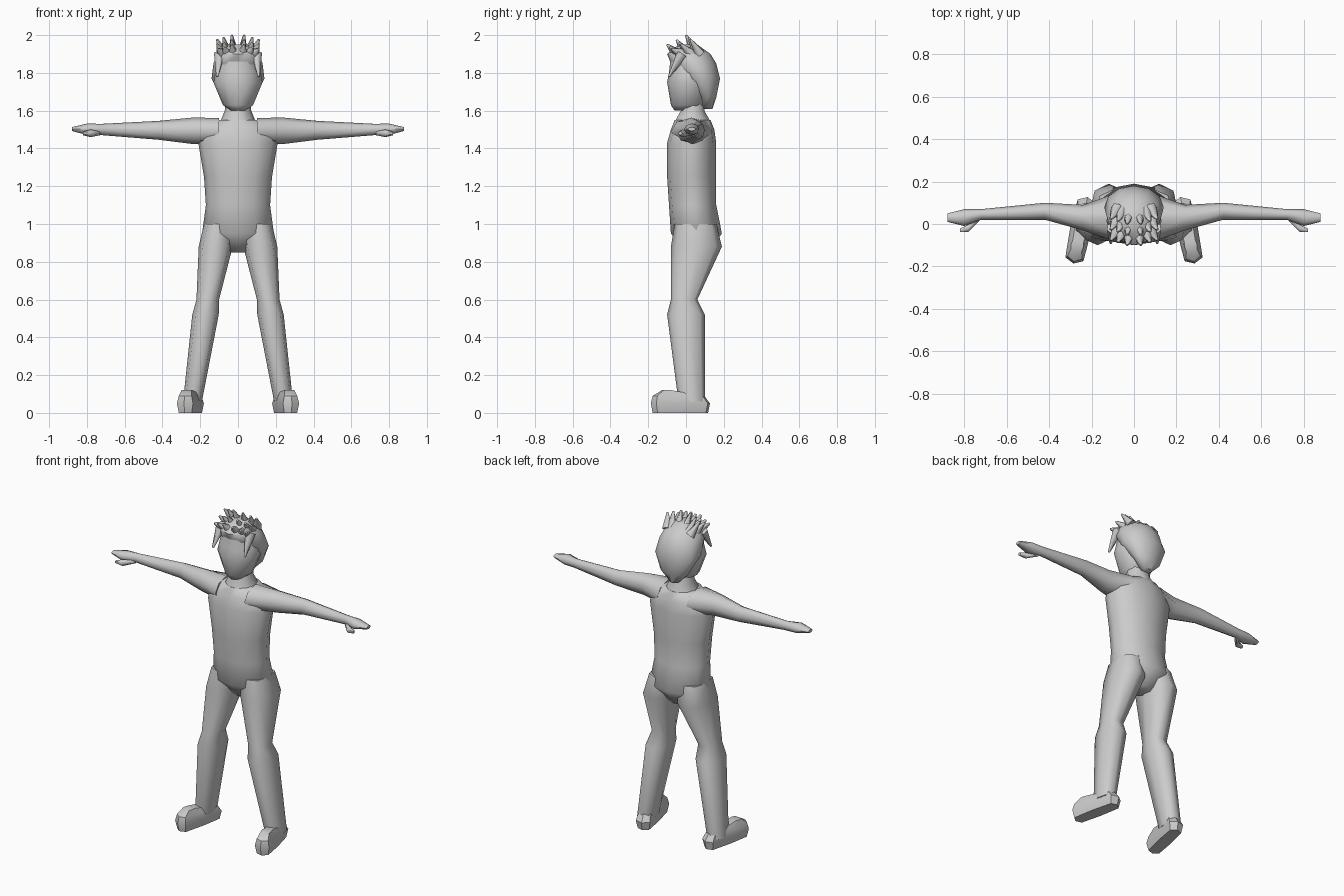
import bpy, bmesh, math
from mathutils import Vector, Matrix

if "Cube" in bpy.data.objects:
    bpy.data.objects.remove(bpy.data.objects["Cube"])

grey = bpy.data.materials.new("light grey")
grey.use_nodes = True
grey.diffuse_color = (.6, .6, .6, 1)
shader = grey.node_tree.nodes["Principled BSDF"]
shader.inputs["Base Color"].default_value = grey.diffuse_color


def finish(name, bm, mirror=False, sharp_angle=60):
    """Turn a bmesh into a smooth-shaded object, optionally mirrored left to right."""
    bmesh.ops.recalc_face_normals(bm, faces=bm.faces)
    mesh = bpy.data.meshes.new(name)
    bm.to_mesh(mesh)
    bm.free()
    mesh.materials.append(grey)
    mesh.shade_smooth()
    mesh.set_sharp_from_angle(angle=math.radians(sharp_angle))
    part = bpy.data.objects.new(name, mesh)
    bpy.context.collection.objects.link(part)
    if mirror:
        modifier = part.modifiers.new("Mirror", "MIRROR")
        modifier.use_mirror_merge = False


def rounded(value, power):
    """Push a sine or cosine outward, so that an oval becomes boxier."""
    return math.copysign(abs(value) ** power, value)


def loft(rings, sides=8, along_x=False, centre=lambda pos: 0, power=1):
    """Join oval rings given as (position, half width, front y, back y)."""
    bm = bmesh.new()
    loops = []
    for pos, half_width, front, back in rings:
        loop = []
        for i in range(sides):
            angle = math.tau * i / sides
            across = centre(pos) + half_width * rounded(math.cos(angle), power)
            middle, depth = (front + back) / 2, (back - front) / 2
            y = middle + depth * rounded(math.sin(angle), power)
            point = (pos, y, across) if along_x else (across, y, pos)
            loop.append(bm.verts.new(point))
        loops.append(loop)
    for lower, upper in zip(loops, loops[1:]):
        for i in range(sides):
            j = (i + 1) % sides
            bm.faces.new((lower[i], lower[j], upper[j], upper[i]))
    bm.faces.new(loops[0])
    bm.faces.new(loops[-1])
    return bm


def add_spike(bm, base, tip, radius):
    """Add one tapered lock of hair."""
    base, tip = Vector(base), Vector(tip)
    direction = tip - base
    turn = direction.to_track_quat("Z", "Y").to_matrix().to_4x4()
    bmesh.ops.create_cone(bm, cap_ends=True, segments=6, radius1=radius,
                          radius2=radius / 5, depth=direction.length,
                          matrix=Matrix.Translation((base + tip) / 2) @ turn)


# Trunk, from crotch to shoulders, and neck
torso = loft([(.85, .05, 0, .12), (.95, .19, -.08, .19), (1.1, .17, -.09, .16),
              (1.25, .18, -.1, .16), (1.43, .21, -.1, .16), (1.5, .2, -.08, .15),
              (1.55, .12, -.06, .13)], sides=12)
finish("torso", torso)
neck = loft([(1.5, .11, -.07, .14), (1.55, .09, -.06, .13), (1.6, .07, -.03, .1),
             (1.7, .07, -.03, .1)], sides=10)
finish("neck", neck)

# Arms with mitten hands
arm = loft([(.1, .07, -.08, .14), (.24, .07, -.03, .09), (.42, .05, .02, .1),
            (.72, .03, .02, .07), (.8, .03, -.01, .07), (.88, .01, .01, .05)],
           along_x=True, centre=lambda x: 1.49 + x / 70)
finish("arms", arm, mirror=True)
thumb = loft([(.73, .01, .01, .05), (.78, .02, -.04, 0), (.82, .01, -.04, -.02)],
             sides=6, along_x=True, centre=lambda x: 1.48)
finish("thumbs", thumb, mirror=True)

# Legs spread apart, with a step at the knee
leg = loft([(1, .08, -.06, .16), (.88, .09, -.08, .19), (.6, .06, -.08, .06),
            (.52, .07, -.1, .1), (.06, .05, -.04, .1)],
           centre=lambda z: .25 - .15 * z, power=.8)
finish("legs", leg, mirror=True)

# Shoes, turned outward
shoe = loft([(0, .04, -.16, .14), (.05, .05, -.17, .15), (.09, .04, -.16, .12),
             (.12, .03, -.11, -.06)], power=.4)
outward = Matrix.Rotation(math.radians(12), 4, "Z")
shoe.transform(Matrix.Translation((.25, -.02, 0)) @ outward)
finish("shoes", shoe, mirror=True, sharp_angle=40)

# Head
head = loft([(1.6, .04, -.06, .07), (1.63, .08, -.08, .1), (1.75, .13, -.1, .13),
             (1.8, .12, -.09, .13), (1.9, .09, -.08, .1)], sides=12)
finish("head", head)

# Hair shell over the back and crown
hair = loft([(1.61, .03, .08, .14), (1.67, .09, .07, .16), (1.77, .14, -.02, .18),
             (1.85, .13, -.08, .16), (1.9, .11, -.1, .13), (1.95, .05, -.04, .06)],
            sides=12)
finish("hair", hair)

# Side locks framing the face, and rows of spikes on the crown
locks = bmesh.new()
add_spike(locks, (.1, -.02, 1.9), (.11, -.09, 1.78), radius=.03)
for row in range(3):
    for x in (.03, .07, .1):
        tip = Vector((x * 1.1, row / 20 + x / 3 - .11, 1.96 + row / 40 - x / 3))
        add_spike(locks, (x * .8, tip.y + .05, 1.9), tip, radius=.03)
finish("hair_spikes", locks, mirror=True)
